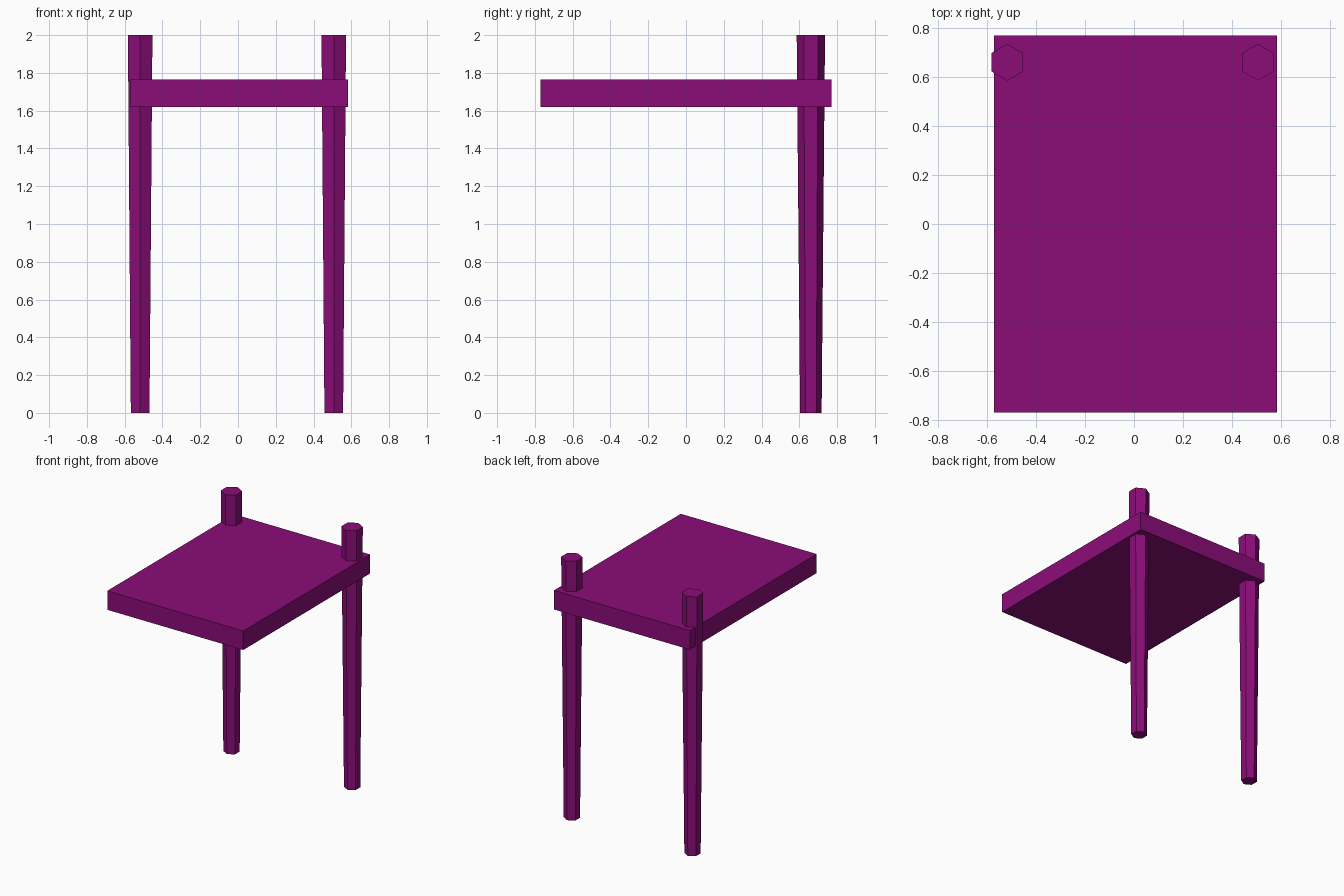
import bpy
import math

if "Cube" in bpy.data.objects:
    bpy.data.objects.remove(bpy.data.objects["Cube"])

purple = bpy.data.materials.new("purple")
purple.diffuse_color = (0.26, 0.004, 0.19, 1)
purple.use_nodes = True
purple.node_tree.nodes["Principled BSDF"].inputs["Base Color"].default_value = purple.diffuse_color


def finish(name):
    obj = bpy.context.object
    obj.name = name
    obj.data.materials.append(purple)


# Tapered hexagonal posts at the back, points facing front and back
def post(name, x):
    bpy.ops.mesh.primitive_cone_add(vertices=6, radius1=0.057, radius2=0.075,
                                    depth=2, location=(x, 0.661, 1))
    obj = bpy.context.object
    xs = [v.co.x for v in obj.data.vertices]
    if max(xs) > 0.07:  # make sure a flat faces sideways
        obj.rotation_euler.z = math.radians(30)
    finish(name)


post("left_back_post", -0.518)
post("right_back_post", 0.507)

# Seat slab
bpy.ops.mesh.primitive_cube_add(size=1, location=(0.006, 0, 1.692))
bpy.context.object.scale = (1.155, 1.54, 0.146)
finish("seat")
